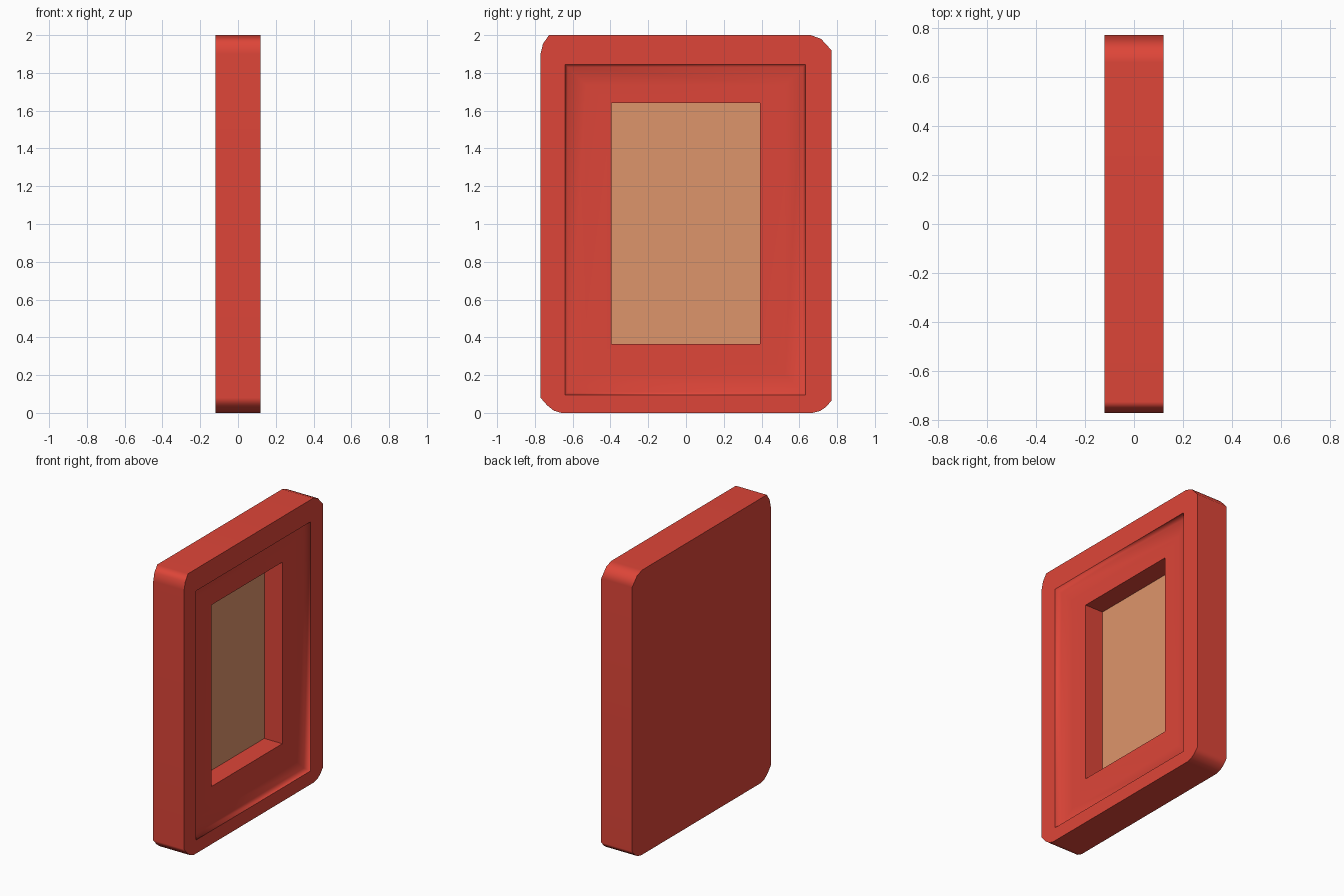
import bpy
import bmesh

cube = bpy.data.objects.get("Cube")
if cube:
    bpy.data.objects.remove(cube, do_unlink=True)


def make_material(name, rgb):
    mat = bpy.data.materials.new(name)
    mat.use_nodes = True
    mat.diffuse_color = (*rgb, 1)
    mat.node_tree.nodes["Principled BSDF"].inputs["Base Color"].default_value = (*rgb, 1)
    return mat


red = make_material("red", (0.73, 0.06, 0.04))
tan = make_material("tan", (0.73, 0.30, 0.147))

FRONT, BACK = 0.12, -0.12

# Rounded outline of the slab as (y, z), starting at the lower corner
outline = [(-0.66, 0), (-0.70, 0.012), (-0.735, 0.04), (-0.77, 0.08),
           (-0.77, 1.90), (-0.757, 1.955), (-0.725, 2.0),
           (0.66, 2.0), (0.715, 1.98), (0.77, 1.92),
           (0.77, 0.065), (0.74, 0.03), (0.71, 0.01), (0.67, 0)]


def rect(y0, y1, z0, z1, inset=0):
    return [(y0 + inset, z0 + inset), (y0 + inset, z1 - inset),
            (y1 - inset, z1 - inset), (y1 - inset, z0 + inset)]


bm = bmesh.new()


def ring(points, x, sharp=False):
    verts = [bm.verts.new((x, y, z)) for y, z in points]
    for a, b in zip(verts, verts[1:] + verts[:1]):
        bm.edges.new((a, b)).smooth = not sharp
    return verts


def loop_edges(verts):
    return [bm.edges.get((a, b)) for a, b in zip(verts, verts[1:] + verts[:1])]


def skin(a, b):
    n = len(a)
    for i in range(n):
        j = (i + 1) % n
        bm.faces.new((a[i], a[j], b[j], b[i]))


# Slab sides and back
back = ring(outline, BACK, True)
front = ring(outline, FRONT, True)
skin(back, front)
bm.faces.new(back)

# Shallow recess with a soft foot, then the deep square-cut pocket
recess = (-0.64, 0.633, 0.095, 1.845)
pocket = rect(-0.395, 0.392, 0.365, 1.64)
steps = [ring(rect(*recess), FRONT, True),
         ring(rect(*recess, 0.014), FRONT - 0.042),
         ring(rect(*recess, 0.11), FRONT - 0.05),
         ring(pocket, FRONT - 0.05, True),
         ring(pocket, FRONT - 0.19, True)]
for a, b in zip(steps, steps[1:]):
    skin(a, b)
for a, b in zip(steps[3], steps[4]):
    bm.edges.get((a, b)).smooth = False

# Flat rim around the recess
bmesh.ops.triangle_fill(bm, use_beauty=True, normal=(1, 0, 0),
                        edges=loop_edges(front) + loop_edges(steps[0]))

# Tan pocket floor
floor = bm.faces.new(steps[4])
floor.material_index = 1

bmesh.ops.recalc_face_normals(bm, faces=bm.faces)
for face in bm.faces:
    face.smooth = True

mesh = bpy.data.meshes.new("framed_panel")
bm.to_mesh(mesh)
bm.free()
mesh.materials.append(red)
mesh.materials.append(tan)
panel = bpy.data.objects.new("framed_panel", mesh)
bpy.context.collection.objects.link(panel)

# Keep the broad faces flat while the corners stay smooth
weighted = panel.modifiers.new("weighted_normals", "WEIGHTED_NORMAL")
weighted.keep_sharp = True
